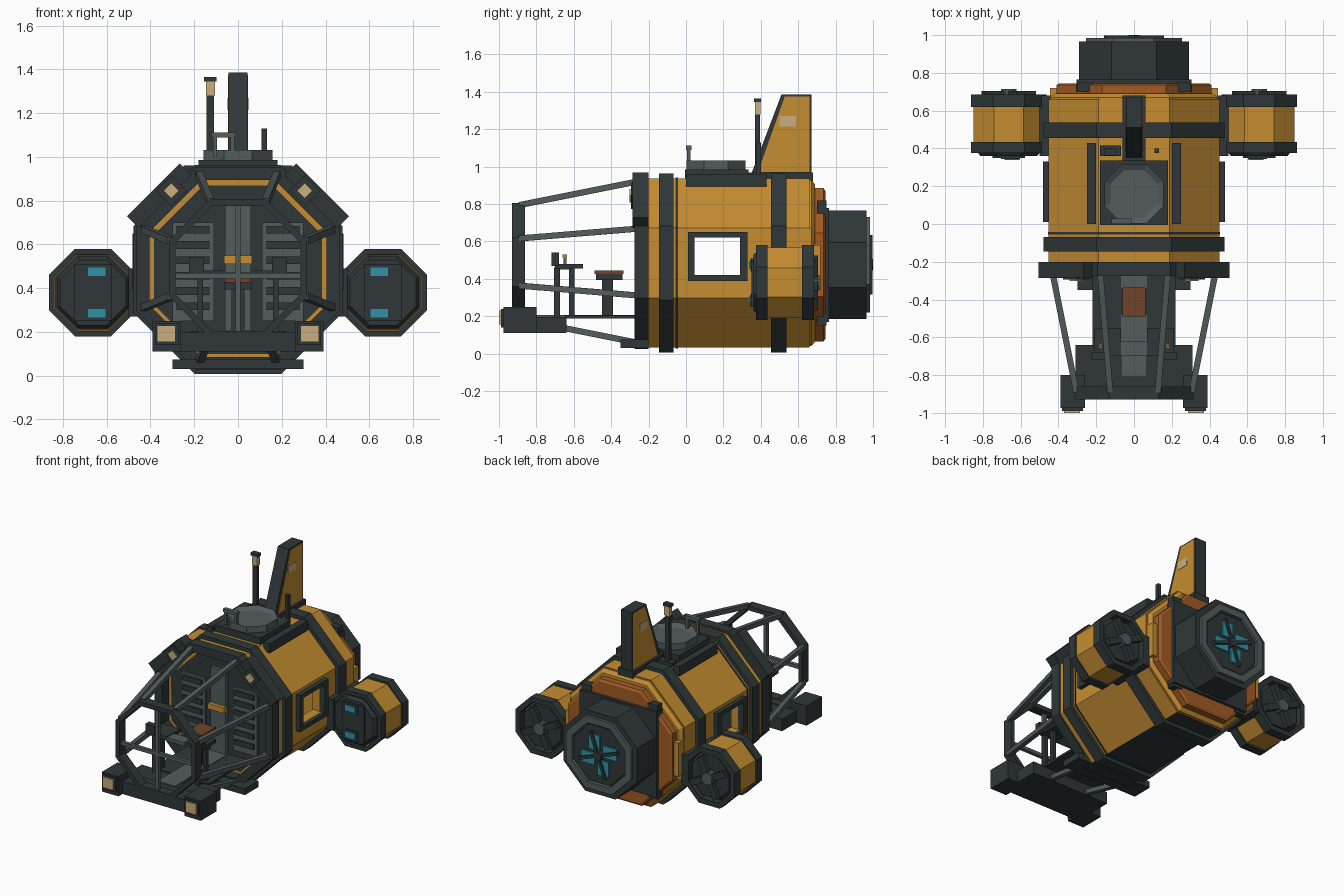
import bpy, bmesh, math
from mathutils import Vector, Matrix

cube = bpy.data.objects.get("Cube")
if cube:
    bpy.data.objects.remove(cube, do_unlink=True)


def material(name, rgb):
    m = bpy.data.materials.new(name)
    m.use_nodes = True
    m.diffuse_color = (*rgb, 1)
    m.node_tree.nodes["Principled BSDF"].inputs["Base Color"].default_value = (*rgb, 1)
    return m


YELLOW = material("hull yellow", (0.56, 0.27, 0.032))
DARK = material("dark slate", (0.029, 0.039, 0.040))
GREY = material("steel grey", (0.085, 0.107, 0.107))
ORANGE = material("burnt orange", (0.36, 0.105, 0.018))
CYAN = material("cyan glow", (0.03, 0.29, 0.39))
CREAM = material("lamp cream", (0.58, 0.43, 0.21))
RUST = material("seat rust", (0.17, 0.055, 0.021))


def finish(name, bm, mat):
    bmesh.ops.recalc_face_normals(bm, faces=bm.faces)
    me = bpy.data.meshes.new(name)
    bm.to_mesh(me)
    bm.free()
    me.materials.append(mat)
    ob = bpy.data.objects.new(name, me)
    bpy.context.collection.objects.link(ob)
    return ob


def box(name, x, y, z, mat, roll=0, pivot=None):
    """Box from (min, max) ranges, optionally rolled about a y axis."""
    bm = bmesh.new()
    lo, hi = Vector((x[0], y[0], z[0])), Vector((x[1], y[1], z[1]))
    c, s = (lo + hi) / 2, hi - lo
    bmesh.ops.create_cube(bm, size=1, matrix=Matrix.Translation(c) @ Matrix.Diagonal((*s, 1)))
    if roll:
        p = Vector(pivot) if pivot else c
        bmesh.ops.rotate(bm, cent=p, matrix=Matrix.Rotation(math.radians(roll), 3, 'Y'), verts=bm.verts)
    return finish(name, bm, mat)


def mirror_box(name, x, y, z, mat, roll=0):
    """Matching boxes on the left (+x) and right (-x)."""
    box("left_" + name, x, y, z, mat, roll)
    box("right_" + name, (-x[1], -x[0]), y, z, mat, -roll)


def octagon(name, cx, cz, stations, mat, tube=False):
    """Octagonal loft along y through (y, apothem) stations."""
    bm = bmesh.new()
    rings = []
    for y, a in stations:
        r = a / math.cos(math.pi / 8)
        ang = [math.pi / 8 + k * math.pi / 4 for k in range(8)]
        rings.append([bm.verts.new((cx + r * math.cos(t), y, cz + r * math.sin(t))) for t in ang])
    pairs = list(zip(rings, rings[1:]))
    if tube:
        pairs.append((rings[-1], rings[0]))
    else:
        bm.faces.new(rings[0])
        bm.faces.new(rings[-1])
    for a, b in pairs:
        for k in range(8):
            bm.faces.new((a[k], a[(k + 1) % 8], b[(k + 1) % 8], b[k]))
    return finish(name, bm, mat)


def ring(name, cx, cz, y0, y1, outer, inner, mat):
    return octagon(name, cx, cz, [(y0, outer), (y1, outer), (y1, inner), (y0, inner)], mat, True)


def bar(name, p, q, w, mat):
    p, q = Vector(p), Vector(q)
    d = q - p
    bm = bmesh.new()
    m = Matrix.Translation((p + q) / 2) @ d.to_track_quat('Z', 'Y').to_matrix().to_4x4()
    bmesh.ops.create_cube(bm, size=1, matrix=m @ Matrix.Diagonal((w, w, d.length, 1)))
    return finish(name, bm, mat)


def prism(name, yz, x0, x1, mat):
    bm = bmesh.new()
    f = bm.faces.new([bm.verts.new((x0, y, z)) for y, z in yz])
    ext = bmesh.ops.extrude_face_region(bm, geom=[f])
    bmesh.ops.translate(bm, vec=(x1 - x0, 0, 0), verts=[v for v in ext["geom"] if isinstance(v, bmesh.types.BMVert)])
    return finish(name, bm, mat)


CZ = 0.485
# Hollow hull with a dark keel and cut windows
hull = ring("hull", 0, CZ, -0.2, 0.66, 0.452, 0.385, YELLOW)
hull.data.materials.append(DARK)
for p in hull.data.polygons:
    if p.normal.z < -0.9 and p.center.z < 0.05:
        p.material_index = 1
cutter = box("window_cutter", (-1, 1), (0.045, 0.29), (0.42, 0.62), YELLOW)
mod = hull.modifiers.new("windows", 'BOOLEAN')
mod.object, mod.operation, mod.solver = cutter, 'DIFFERENCE', 'EXACT'
bpy.context.view_layer.objects.active = hull
bpy.ops.object.modifier_apply(modifier="windows")
bpy.data.objects.remove(cutter, do_unlink=True)
for y, z in (((0.01, 0.045), (0.39, 0.65)), ((0.29, 0.33), (0.39, 0.65)),
             ((0.01, 0.33), (0.39, 0.42)), ((0.01, 0.33), (0.62, 0.65))):
    mirror_box("window_frame", (0.44, 0.483), y, z, DARK)

# Hull bands, front ring and bulkhead
for n, y0, y1 in (("front_band", -0.145, -0.068), ("rear_band", 0.455, 0.538)):
    ring(n, 0, CZ, y0, y1, 0.478, 0.44, DARK)
ring("hull_seam", 0, CZ, -0.055, -0.042, 0.456, 0.44, DARK)
ring("cockpit_ring", 0, 0.49, -0.275, -0.2, 0.465, 0.405, DARK)
octagon("bulkhead", 0, CZ, [(-0.2, 0.39), (-0.17, 0.39)], DARK)
box("lower_step", (-0.3, 0.3), (-0.35, -0.2), (0.03, 0.075), DARK)
mirror_box("ring_shoulder", (0.19, 0.53), (-0.285, -0.2), (0.785, 0.86), DARK, 45)
mirror_box("shoulder_lamp_case", (0.255, 0.355), (-0.295, -0.27), (0.795, 0.895), DARK, 45)
mirror_box("shoulder_lamp", (0.28, 0.33), (-0.302, -0.29), (0.82, 0.87), CREAM, 45)

# Bulkhead fittings
box("bulkhead_column", (-0.06, 0.06), (-0.225, -0.19), (0.2, 0.8), GREY)
box("column_handle", (-0.065, 0.065), (-0.25, -0.22), (0.51, 0.55), YELLOW)
mirror_box("locker", (0.11, 0.3), (-0.215, -0.19), (0.25, 0.7), GREY)
for k in range(6):
    z = 0.3 + k * 0.07
    mirror_box("locker_slat", (0.13, 0.28), (-0.23, -0.2), (z, z + 0.035), DARK)

# Cockpit cage
ring("nose_ring", 0, 0.49, -0.93, -0.86, 0.315, 0.285, DARK)
t = math.tan(math.pi / 8)
for sx in (-1, 1):
    for u, v in ((t, 1), (1, t), (1, -t), (t, -1)):
        bar("cage_strut", (sx * u * 0.305, -0.89, 0.49 + v * 0.305),
            (sx * u * 0.435, -0.24, 0.49 + v * 0.435), 0.032, GREY)
box("nose_upright", (-0.012, 0.012), (-0.915, -0.89), (0.19, 0.79), GREY)
box("nose_crossbar", (-0.3, 0.3), (-0.915, -0.89), (0.445, 0.47), GREY)

# Bumper with headlamps
box("bumper", (-0.31, 0.31), (-0.93, -0.64), (0.11, 0.195), DARK)
box("bumper_beam", (-0.39, 0.39), (-0.93, -0.8), (0.11, 0.2), DARK)
mirror_box("bumper_block", (0.26, 0.39), (-0.975, -0.8), (0.11, 0.25), DARK)
mirror_box("headlamp_case", (0.27, 0.38), (-0.99, -0.97), (0.14, 0.24), DARK)
mirror_box("headlamp", (0.285, 0.37), (-1.0, -0.985), (0.155, 0.23), CREAM)

# Cockpit floor, seat and consoles
box("cockpit_floor", (-0.22, 0.22), (-0.65, -0.2), (0.188, 0.203), DARK)
box("floor_strip", (-0.07, 0.07), (-0.81, -0.2), (0.195, 0.208), GREY)
box("seat_post", (-0.03, 0.03), (-0.45, -0.39), (0.2, 0.41), DARK)
box("seat_base", (-0.065, 0.065), (-0.48, -0.34), (0.395, 0.425), DARK)
box("seat_cushion", (-0.06, 0.06), (-0.49, -0.335), (0.425, 0.445), RUST)
box("centre_console", (-0.07, 0.07), (-0.7, -0.62), (0.45, 0.475), GREY)
for y in (-0.69, -0.61):
    mirror_box("console_post", (0.16, 0.185), (y - 0.015, y + 0.015), (0.2, 0.46), DARK)
mirror_box("console_desk", (0.07, 0.21), (-0.7, -0.55), (0.455, 0.48), DARK)
mirror_box("console_screen", (0.155, 0.225), (-0.72, -0.68), (0.47, 0.54), DARK)
mirror_box("console_lever", (0.17, 0.185), (-0.655, -0.64), (0.48, 0.53), GREY)
mirror_box("lever_knob", (0.166, 0.189), (-0.659, -0.636), (0.515, 0.53), YELLOW)

# Roof: rails, hatch, masts
mirror_box("roof_rail", (0.2, 0.25), (0, 0.43), (0.895, 0.962), DARK)
box("hatch_base", (-0.18, 0.18), (-0.005, 0.335), (0.93, 0.985), DARK)
bm = bmesh.new()
bmesh.ops.create_cone(bm, cap_ends=True, segments=8, radius1=0.17, radius2=0.17, depth=0.04,
                      matrix=Matrix.Translation((0, 0.16, 1.0)) @ Matrix.Rotation(math.pi / 8, 4, 'Z'))
top = max(bm.faces, key=lambda f: f.calc_center_median().z)
bmesh.ops.translate(bm, vec=(0, 0, 0.012), verts=top.verts)
bmesh.ops.inset_region(bm, faces=[top], thickness=0.035, depth=0)
bmesh.ops.translate(bm, vec=(0, 0, -0.02), verts=top.verts)
finish("hatch", bm, GREY)
for x in (-0.105, -0.025):
    box("hatch_handle_leg", (x - 0.01, x + 0.01), (0.005, 0.025), (1.0, 1.1), GREY)
box("hatch_handle_grip", (-0.12, -0.01), (0.0, 0.03), (1.09, 1.112), GREY)
box("mast_foot", (-0.18, -0.07), (0.36, 0.415), (0.93, 0.96), DARK)
box("mast", (-0.143, -0.11), (0.37, 0.395), (0.93, 1.29), DARK)
box("mast_lamp", (-0.147, -0.106), (0.368, 0.398), (1.28, 1.35), CREAM)
box("mast_cap", (-0.155, -0.098), (0.363, 0.4), (1.345, 1.365), DARK)
box("short_antenna", (0.108, 0.132), (0.375, 0.4), (0.93, 1.13), DARK)

# Tail fin with yellow side panels
box("fin_foot", (-0.06, 0.06), (0.33, 0.68), (0.92, 0.97), DARK)
prism("tail_fin", [(0.345, 0.95), (0.51, 1.385), (0.67, 1.385), (0.67, 0.95)], -0.043, 0.043, DARK)
for s in (-1, 1):
    prism("fin_panel", [(0.385, 0.972), (0.528, 1.375), (0.66, 1.375), (0.66, 0.972)], s * 0.04, s * 0.046, YELLOW)
    prism("fin_patch", [(0.5, 1.215), (0.5, 1.27), (0.59, 1.27), (0.585, 1.215)], s * 0.045, s * 0.0485, CREAM)


def fan(name, cx, cz, y0, y1, r0, r1, width, count, start, mat):
    """Flat blades set around a y axis."""
    for k in range(count):
        box(name, (cx - width / 2, cx + width / 2), (y0, y1), (cz + r0, cz + r1), mat,
            start + k * 360 / count, (cx, 0, cz))


# Stern collar and main thruster
octagon("stern_plate", 0, CZ, [(0.63, 0.445), (0.67, 0.445), (0.69, 0.42)], YELLOW)
octagon("stern_collar", 0, 0.475, [(0.66, 0.41), (0.735, 0.41), (0.745, 0.395)], ORANGE)
mirror_box("stern_cheek", (0.37, 0.445), (0.65, 0.72), (0.34, 0.58), YELLOW)
box("thruster_mount", (-0.305, 0.305), (0.7, 0.765), (0.17, 0.78), DARK)
mirror_box("mount_lug", (0.22, 0.3), (0.7, 0.75), (0.765, 0.82), DARK)
mirror_box("lower_mount_lug", (0.22, 0.3), (0.7, 0.75), (0.15, 0.21), DARK)
octagon("main_thruster", 0, 0.475, [(0.74, 0.29), (0.965, 0.29), (0.965, 0.23), (0.95, 0.23)], DARK)
ring("thruster_rim", 0, 0.475, 0.955, 0.985, 0.255, 0.21, GREY)
octagon("thruster_core", 0, 0.475, [(0.94, 0.2), (0.975, 0.2)], DARK)
fan("thruster_glow", 0.035, 0.475, 0.97, 0.985, 0.03, 0.14, 0.085, 1, 0, CYAN)
for k in range(1, 4):
    dx, dz = ((0, 0.035), (0, 0), (0, -0.035))[k - 1][0], 0
    box("thruster_glow", (-0.0075, 0.0775), (0.97, 0.985), (0.505, 0.615), CYAN, k * 90, (0, 0, 0.475))
fan("thruster_blade", 0, 0.475, 0.975, 0.997, 0.0, 0.165, 0.022, 4, 20, DARK)
octagon("thruster_hub", 0, 0.475, [(0.96, 0.04), (1.0, 0.03)], DARK)

# Side thrusters
for side, s in (("left", 1), ("right", -1)):
    cx, cz = s * 0.663, 0.38
    inward = s * 0.47
    box(side + "_pylon", sorted((s * 0.44, s * 0.5)), (0.36, 0.68), (0.27, 0.49), DARK)
    ring(side + "_thruster_shell", cx, cz, 0.4, 0.65, 0.188, 0.172, YELLOW)
    ring(side + "_thruster_front_band", cx, cz, 0.375, 0.435, 0.2, 0.175, DARK)
    ring(side + "_thruster_rear_band", cx, cz, 0.62, 0.685, 0.2, 0.165, DARK)
    octagon(side + "_thruster_core", cx, cz, [(0.36, 0.15), (0.38, 0.165), (0.62, 0.165), (0.67, 0.145)], DARK)
    box(side + "_thruster_face", (cx - 0.085, cx + 0.085), (0.35, 0.37), (0.25, 0.51), DARK)
    for z in (0.285, 0.475):
        box(side + "_lamp_case", (cx - 0.06, cx + 0.04) if s > 0 else (cx - 0.04, cx + 0.06),
            (0.344, 0.36), (z - 0.035, z + 0.035), DARK)
        box(side + "_lamp", sorted((s * 0.605, s * 0.685)), (0.338, 0.35), (z - 0.02, z + 0.02), CYAN)
    fan(side + "_propeller_blade", cx, cz, 0.675, 0.705, 0, 0.15, 0.045, 4, 25, DARK)
    octagon(side + "_propeller_hub", cx, cz, [(0.66, 0.05), (0.715, 0.04)], GREY)
